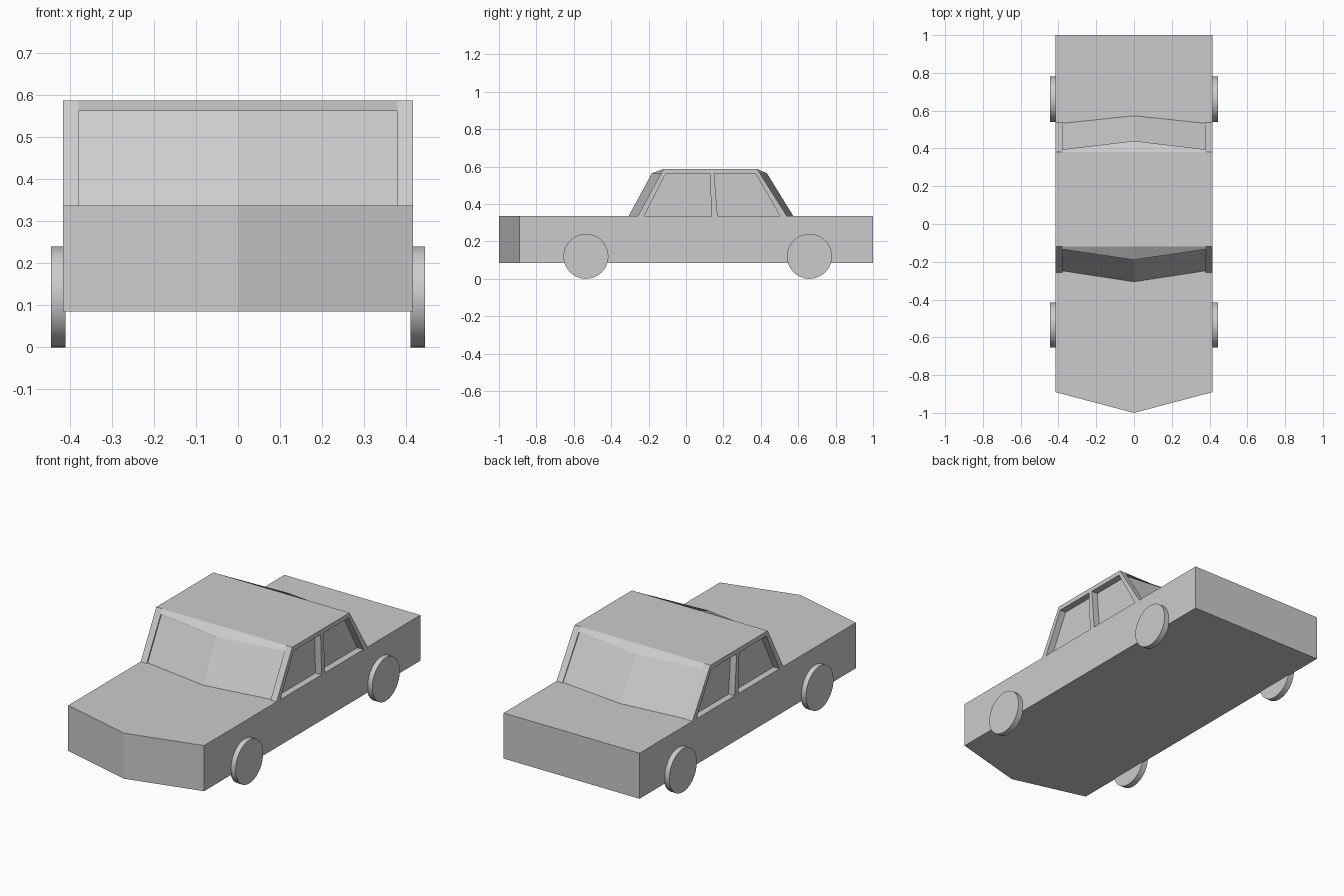
import bpy, bmesh, math

if "Cube" in bpy.data.objects:
    bpy.data.objects.remove(bpy.data.objects["Cube"])

BELT, GLASS_TOP, ROOF = 0.337, 0.562, 0.587   # heights of belt line, window tops, roof
HALF, INNER = 0.416, 0.379                    # half widths of body and of glass cabin


def loft(name, sections):
    """Solid through matching closed loops of 3D points."""
    bm = bmesh.new()
    loops = [[bm.verts.new(p) for p in s] for s in sections]
    n = len(loops[0])
    for a, b in zip(loops, loops[1:]):
        for i in range(n):
            j = (i + 1) % n
            bm.faces.new((a[i], a[j], b[j], b[i]))
    bm.faces.new(loops[0])
    bm.faces.new(loops[-1])
    bmesh.ops.recalc_face_normals(bm, faces=bm.faces)
    mesh = bpy.data.meshes.new(name)
    bm.to_mesh(mesh)
    bm.free()
    obj = bpy.data.objects.new(name, mesh)
    bpy.context.collection.objects.link(obj)
    return obj


def side_part(name, profile):
    """Side frame piece: y/z profile given thickness, one per side."""
    for label, s in (("left", -1), ("right", 1)):
        loft(f"{label}_{name}", [[(s * x, y, z) for y, z in profile] for x in (INNER, HALF)])


# Lower body with pointed nose
nose = [(-HALF, 1), (-HALF, -0.89), (0, -1), (HALF, -0.89), (HALF, 1)]
loft("lower_body", [[(x, y, z) for x, y in nose] for z in (0.085, BELT)])


# Cabin core: V-shaped windscreens, header lips, flat roof
def cabin_section(x, front_base, front_glass, front_lip, rear_lip, rear_glass, rear_base):
    pts = [(front_base, BELT), (front_glass, GLASS_TOP), (front_lip, GLASS_TOP), (-0.12, ROOF),
           (0.38, ROOF), (rear_lip, GLASS_TOP), (rear_glass, GLASS_TOP), (rear_base, BELT)]
    return [(x, y, z) for y, z in pts]


edge = (-0.248, -0.126, -0.134, 0.395, 0.388, 0.533)
middle = (-0.306, -0.184, -0.190, 0.440, 0.434, 0.573)
loft("cabin_glass_and_roof", [cabin_section(-INNER, *edge), cabin_section(0, *middle),
                              cabin_section(INNER, *edge)])

# Side frames around the recessed windows
side_part("front_pillar", [(-0.257, BELT), (-0.134, GLASS_TOP), (-0.108, GLASS_TOP), (-0.223, BELT)])
side_part("middle_pillar", [(0.136, BELT), (0.128, GLASS_TOP), (0.151, GLASS_TOP), (0.169, BELT)])
side_part("rear_pillar", [(0.502, BELT), (0.373, GLASS_TOP), (0.396, GLASS_TOP), (0.538, BELT)])
side_part("roof_rail", [(-0.134, GLASS_TOP), (-0.12, ROOF), (0.38, ROOF), (0.396, GLASS_TOP)])

# Wheels
for side, s in (("left", -1), ("right", 1)):
    for end, y in (("front", -0.535), ("rear", 0.66)):
        bpy.ops.mesh.primitive_cylinder_add(vertices=48, radius=0.12, depth=0.034,
                                            location=(s * 0.427, y, 0.12),
                                            rotation=(0, math.pi / 2, 0))
        wheel = bpy.context.object
        wheel.name = f"{end}_{side}_wheel"
        bpy.ops.object.shade_smooth_by_angle(angle=math.radians(30))
